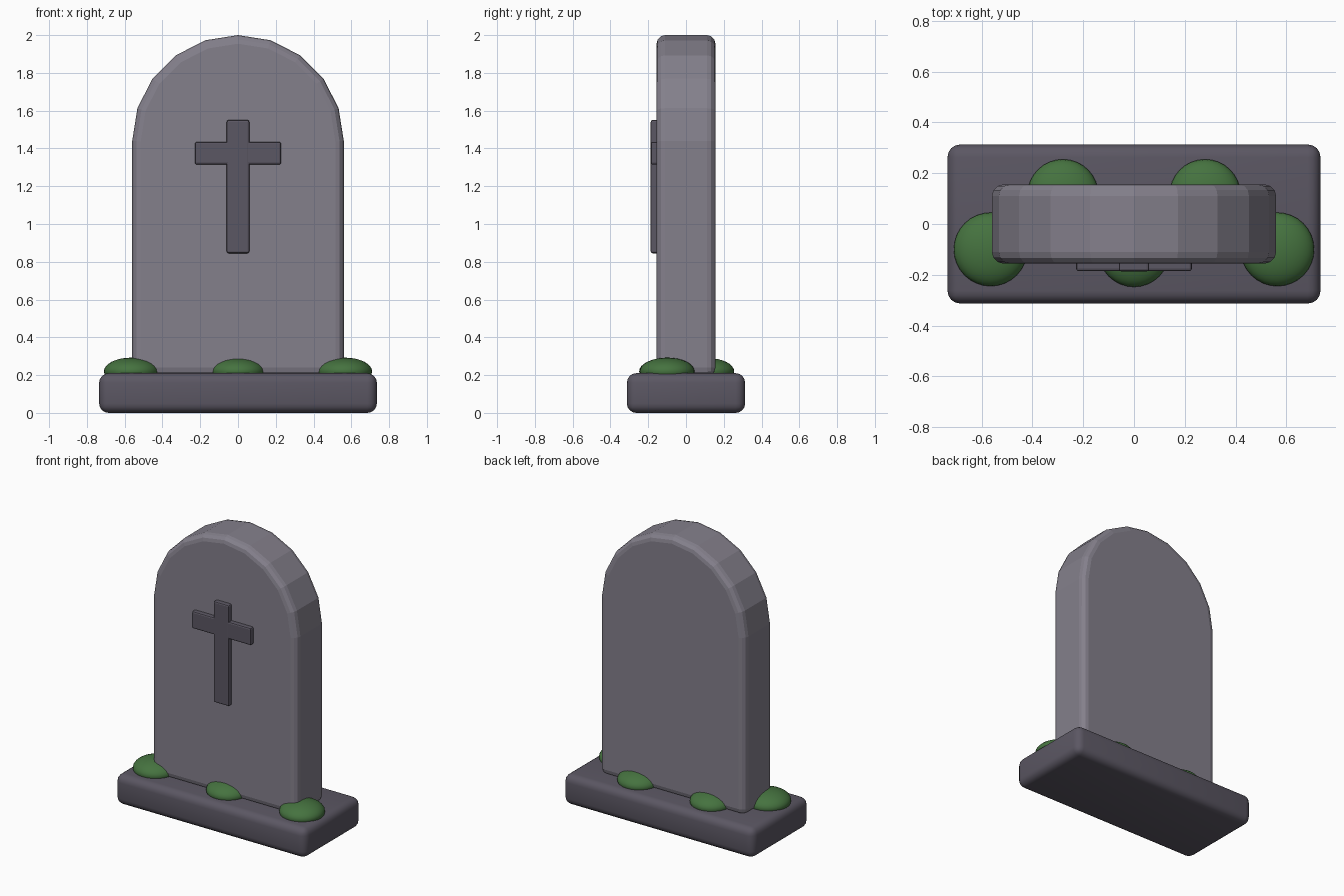
import bpy, bmesh, math

cube = bpy.data.objects.get("Cube")
if cube:
    bpy.data.objects.remove(cube, do_unlink=True)


def material(name, rgb):
    m = bpy.data.materials.new(name)
    m.use_nodes = True
    m.diffuse_color = (*rgb, 1)
    m.node_tree.nodes["Principled BSDF"].inputs["Base Color"].default_value = (*rgb, 1)
    return m


STONE = material("stone_grey", (0.23, 0.215, 0.26))
DARK = material("dark_stone", (0.105, 0.095, 0.125))
MOSS = material("moss_green", (0.06, 0.17, 0.05))


def finish(obj, mat, bevel=0, segments=3, smooth=None):
    """Name-independent finishing: colour, rounded edges and shading."""
    obj.data.materials.append(mat)
    if bevel:
        mod = obj.modifiers.new("rounding", "BEVEL")
        mod.width, mod.segments = bevel, segments
        mod.limit_method, mod.angle_limit = "ANGLE", math.radians(30)
    bpy.ops.object.select_all(action="DESELECT")
    obj.select_set(True)
    bpy.context.view_layer.objects.active = obj
    if bevel:
        bpy.ops.object.modifier_apply(modifier="rounding")
    if smooth:
        bpy.ops.object.shade_smooth_by_angle(angle=math.radians(smooth))


def extrude_profile(name, points, y_front, y_back):
    """Solid from an outline in the xz plane."""
    bm = bmesh.new()
    face = bm.faces.new([bm.verts.new((x, y_front, z)) for x, z in points])
    new = bmesh.ops.extrude_face_region(bm, geom=[face])["geom"]
    moved = [v for v in new if isinstance(v, bmesh.types.BMVert)]
    bmesh.ops.translate(bm, verts=moved, vec=(0, y_back - y_front, 0))
    bmesh.ops.recalc_face_normals(bm, faces=bm.faces)
    mesh = bpy.data.meshes.new(name)
    bm.to_mesh(mesh)
    bm.free()
    obj = bpy.data.objects.new(name, mesh)
    bpy.context.collection.objects.link(obj)
    return obj


def box_outline(w, z0, z1):
    return [(-w, z0), (w, z0), (w, z1), (-w, z1)]


# Plinth
finish(extrude_profile("plinth", box_outline(0.735, 0, 0.21), -0.313, 0.313),
       DARK, 0.05, 4, 35)

# Round-topped slab
R, SPRING, STEPS = 0.56, 1.44, 10
arch = [(R * math.cos(math.pi * i / STEPS), SPRING + R * math.sin(math.pi * i / STEPS))
        for i in range(STEPS + 1)]
finish(extrude_profile("headstone", [(-R, 0.195), (R, 0.195)] + arch, -0.156, 0.156),
       STONE, 0.045, 3)

# Raised cross on the front
finish(extrude_profile("cross_upright", box_outline(0.06, 0.845, 1.55), -0.187, -0.13),
       DARK, 0.01, 2)
finish(extrude_profile("cross_arm", box_outline(0.228, 1.315, 1.435), -0.186, -0.13),
       DARK, 0.01, 2)

# Moss clumps around the foot
clumps = {
    "moss_left": (0.565, -0.1, 0.145),
    "moss_right": (-0.565, -0.1, 0.145),
    "moss_front": (0, -0.108, 0.14),
    "moss_back_left": (0.28, 0.115, 0.14),
    "moss_back_right": (-0.28, 0.115, 0.14),
}
for name, (x, y, r) in clumps.items():
    bpy.ops.mesh.primitive_uv_sphere_add(segments=32, ring_count=16, radius=1,
                                         location=(x, y, 0.22))
    clump = bpy.context.object
    clump.name = name
    clump.scale = (r, r, r / 2)
    finish(clump, MOSS, smooth=60)
